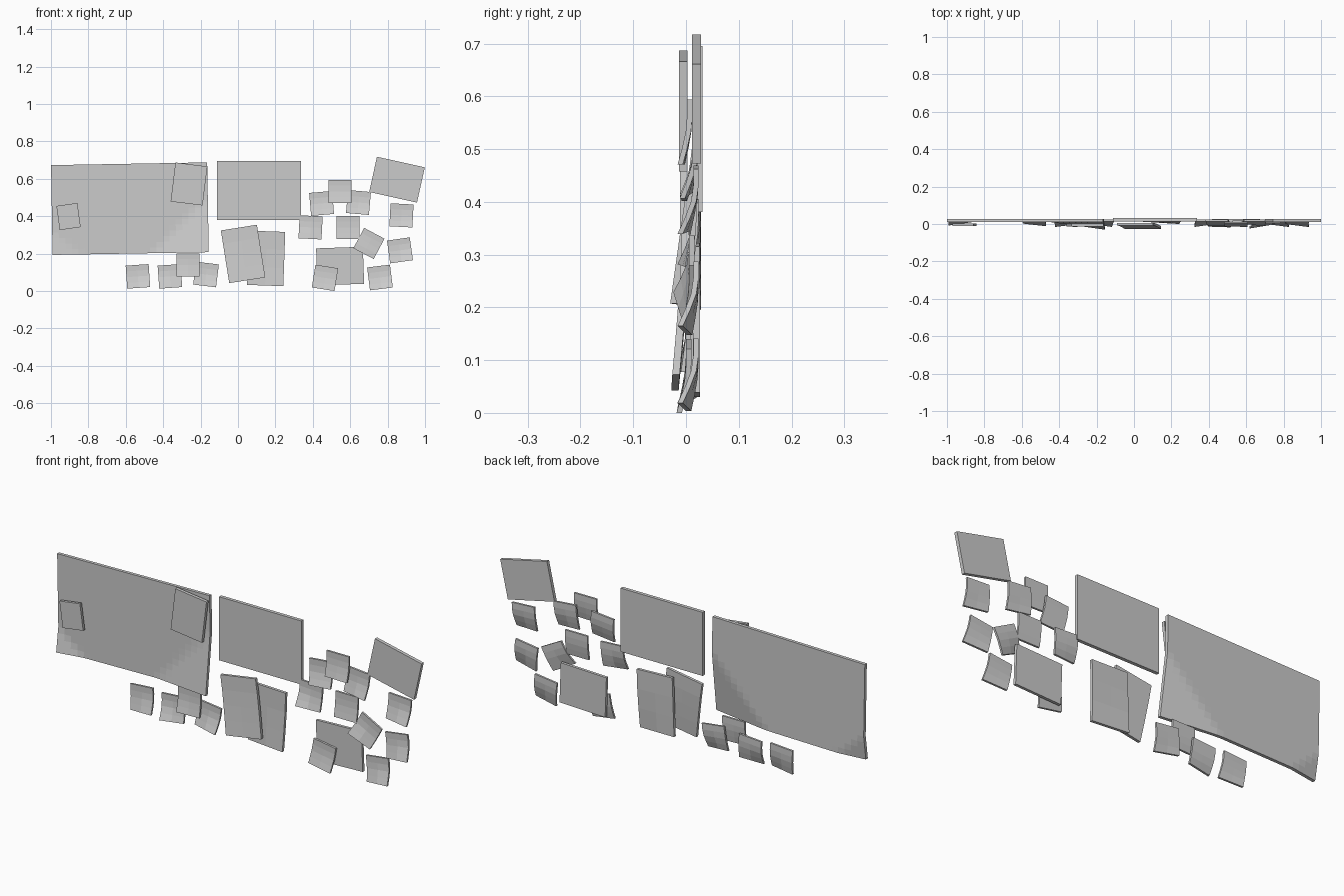
import bpy, bmesh, math

if "Cube" in bpy.data.objects:
    bpy.data.objects.remove(bpy.data.objects["Cube"])


def sheet(name, cx, cz, w, h, rot, yb, t, bend=None, nx=1, nz=1):
    """Thin rectangular sheet; bend(u, v) gives forward curl, v = 0 at the top."""
    bm = bmesh.new()
    a = math.radians(rot)
    layers = []
    for y in (yb - t, yb):
        grid = []
        for j in range(nz + 1):
            row = []
            for i in range(nx + 1):
                u, v = i / nx, j / nz
                x, z = (u - .5) * w, (.5 - v) * h
                c = bend(u, v) if bend else 0
                row.append(bm.verts.new((cx + x * math.cos(a) - z * math.sin(a), y - c,
                                         cz + x * math.sin(a) + z * math.cos(a))))
            grid.append(row)
        layers.append(grid)
    f, b = layers
    for j in range(nz):
        for i in range(nx):
            for g in (f, b):
                bm.faces.new((g[j][i], g[j + 1][i], g[j + 1][i + 1], g[j][i + 1]))
        for i in (0, nx):
            bm.faces.new((f[j][i], f[j + 1][i], b[j + 1][i], b[j][i]))
    for i in range(nx):
        for j in (0, nz):
            bm.faces.new((f[j][i], f[j][i + 1], b[j][i + 1], b[j][i]))
    bmesh.ops.recalc_face_normals(bm, faces=bm.faces)
    me = bpy.data.meshes.new(name)
    bm.to_mesh(me)
    bm.free()
    ob = bpy.data.objects.new(name, me)
    bpy.context.collection.objects.link(ob)
    return ob


def curl(bl, br, start=.35):
    """Bottom edge curls forward by bl on the left and br on the right."""
    return lambda u, v: (bl * (1 - u) + br * u) * (max(0, v - start) / (1 - start)) ** 1.3


# large poster with both lower corners folded forward
def poster_bend(u, v):
    right = max(0, (u - .64) / .36 + (v - 1) / .62)
    left = max(0, (.17 - u) / .17 + (v - 1) / .25)
    return .042 * right + .02 * left


sheet("large_poster", -.578, .44, .835, .48, 1, .028, .016, poster_bend, 24, 16)

# flat prints
sheet("middle_poster", .112, .538, .45, .315, 0, .031, .017)
sheet("corner_photo", .85, .595, .262, .193, -12.5, .028, .017)
sheet("lower_photo", .546, .133, .25, .198, 2, .027, .014)
sheet("back_page", .15, .174, .195, .29, -2, .026, .014, curl(0, .012), 2, 3)
sheet("front_page", .027, .198, .195, .285, 9, .006, .014, curl(.02, .018, .1), 2, 4)

# notes stuck on the large poster
sheet("poster_note_small", -.906, .398, .113, .13, 8, .003, .014)
sheet("poster_note_large", -.262, .572, .172, .21, -7, .003, .016)

# sticky notes: x, z, rotation, back y, left curl, right curl
notes = [
    (-.535, .078, 4, .024, .012, .026), (-.364, .078, 4, .024, .03, .014),
    (-.267, .139, 0, .010, .016, .010), (-.171, .088, -7, .024, .012, .03),
    (.465, .070, -9, .010, .014, .018), (.759, .072, 7, .024, .014, .03),
    (.866, .217, 8, .024, .012, .03), (.874, .404, -3, .024, .014, .03),
    (.700, .254, -28, .016, .03, .012), (.588, .340, 0, .020, .012, .012),
    (.388, .340, -3, .024, .03, .012), (.447, .468, 5, .024, .022, .026),
    (.545, .532, 0, .012, .014, .018), (.644, .473, -5, .024, .012, .026),
]
for k, (x, z, r, y, bl, br) in enumerate(notes):
    sheet(f"sticky_note_{k + 1}", x, z, .123, .123, r, y, .010, curl(bl, br), 2, 4)
